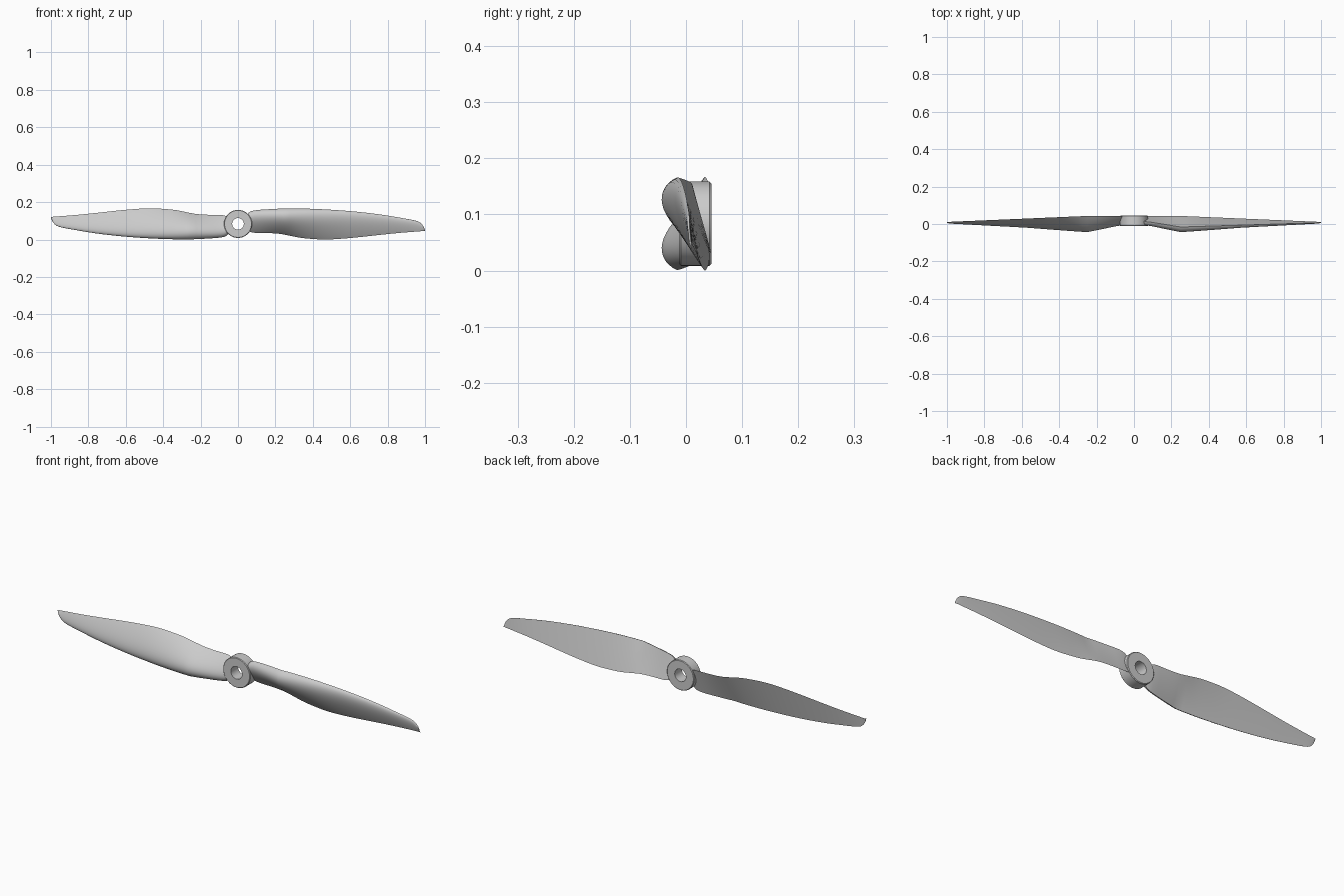
import bpy, bmesh, math
from mathutils import Matrix, Vector

if "Cube" in bpy.data.objects:
    bpy.data.objects.remove(bpy.data.objects["Cube"])

CZ = 0.0835  # height of the hub axis

# blade outline in the front view: (x, z)
TOP = [(0.045, 0.118), (0.052, 0.137), (0.065, 0.149), (0.09, 0.156), (0.15, 0.161),
       (0.25, 0.166), (0.37, 0.165), (0.5, 0.159), (0.63, 0.149), (0.76, 0.134),
       (0.87, 0.116), (0.945, 0.102), (0.97, 0.093), (0.985, 0.080), (0.995, 0.064), (1.0, 0.049)]
BOTTOM = [(0.045, 0.075), (0.052, 0.050), (0.065, 0.041), (0.09, 0.036), (0.15, 0.035),
          (0.22, 0.031), (0.27, 0.022), (0.33, 0.010), (0.4, 0.003), (0.47, 0.000),
          (0.55, 0.004), (0.65, 0.013), (0.76, 0.025), (0.87, 0.036), (1.0, 0.046)]
# depth of the leading edge, depth of the trailing edge, thickness
LEAD = [(0.045, 0.014), (0.09, 0.010), (0.25, -0.016), (1.0, 0.007)]
TRAIL = [(0.045, 0.040), (0.09, 0.044), (0.25, 0.043), (1.0, 0.011)]
THICK = [(0.045, 0.026), (0.09, 0.030), (0.25, 0.044), (0.57, 0.022), (0.97, 0.006), (1.0, 0.003)]


def segment(table, x):
    i = 0
    while i < len(table) - 2 and x > table[i + 1][0]:
        i += 1
    return i


def linear(table, x):
    i = segment(table, x)
    (x0, v0), (x1, v1) = table[i], table[i + 1]
    return v0 + (v1 - v0) * (x - x0) / (x1 - x0)


def smooth(table, x):
    i = segment(table, x)

    def slope(k):
        a, b = table[max(k - 1, 0)], table[min(k + 1, len(table) - 1)]
        return (b[1] - a[1]) / (b[0] - a[0])
    (x0, v0), (x1, v1) = table[i], table[i + 1]
    h = x1 - x0
    t = (x - x0) / h
    return ((2*t**3 - 3*t**2 + 1) * v0 + (t**3 - 2*t**2 + t) * h * slope(i)
            + (3*t**2 - 2*t**3) * v1 + (t**3 - t**2) * h * slope(i + 1))


def section(x):
    """Airfoil with a flat back and a curved front."""
    a = Vector((x, linear(LEAD, x), smooth(TOP, x)))
    b = Vector((x, linear(TRAIL, x), smooth(BOTTOM, x)))
    d = (b - a).normalized()
    n = Vector((0, d.z, -d.y))
    chord = (b - a).length
    th = min(linear(THICK, x), chord * 0.5)
    pts = []
    for k in range(23):                      # front, leading to trailing edge
        t = (1 - math.cos(math.pi * k / 22)) / 2
        g = 10 * (0.2969*t**0.5 - 0.126*t - 0.3516*t*t + 0.2843*t**3 - 0.1036*t**4)
        pts.append(a.lerp(b, t) + n * th * g)
    for k in range(8):                       # flat back
        pts.append(b.lerp(a, (k + 0.5) / 8.5))
    return pts


def finish(name, bm):
    bmesh.ops.recalc_face_normals(bm, faces=bm.faces)
    me = bpy.data.meshes.new(name)
    bm.to_mesh(me)
    bm.free()
    ob = bpy.data.objects.new(name, me)
    bpy.context.collection.objects.link(ob)
    bpy.ops.object.select_all(action='DESELECT')
    bpy.context.view_layer.objects.active = ob
    ob.select_set(True)
    bpy.ops.object.shade_smooth_by_angle(angle=math.radians(35))
    return ob


def loft(bm, rings, closed):
    vs = [[bm.verts.new(p) for p in r] for r in rings]
    pairs = list(zip(vs, vs[1:])) + ([(vs[-1], vs[0])] if closed else [])
    for r, s in pairs:
        for i in range(len(r)):
            j = (i + 1) % len(r)
            bm.faces.new((r[i], r[j], s[j], s[i]))
    if not closed:
        bm.faces.new(vs[0])
        bm.faces.new(vs[-1])


# two blades, the second turned half a circle about the hub axis
stations = ([0.045, 0.048, 0.052, 0.058, 0.065, 0.075, 0.09, 0.12]
            + [0.15 + 0.025 * i for i in range(32)]
            + [0.945, 0.96, 0.97, 0.978, 0.985, 0.99, 0.995, 0.998, 1.0])
turn = (Matrix.Translation((0, 0, CZ)) @ Matrix.Rotation(math.pi, 4, 'Y')
        @ Matrix.Translation((0, 0, -CZ)))
for name, m in (("right_blade", Matrix.Identity(4)), ("left_blade", turn)):
    bm = bmesh.new()
    loft(bm, [[m @ p for p in section(x)] for x in stations], False)
    finish(name, bm)

# hub ring with a through bore and slightly softened rims
profile = [(0.031, -0.012), (0.072, -0.012), (0.075, -0.009),
           (0.075, 0.042), (0.072, 0.045), (0.031, 0.045)]
N = 64
bm = bmesh.new()
loft(bm, [[(r * math.cos(2*math.pi*k/N), y, CZ + r * math.sin(2*math.pi*k/N))
           for k in range(N)] for r, y in profile], True)
finish("hub", bm)
